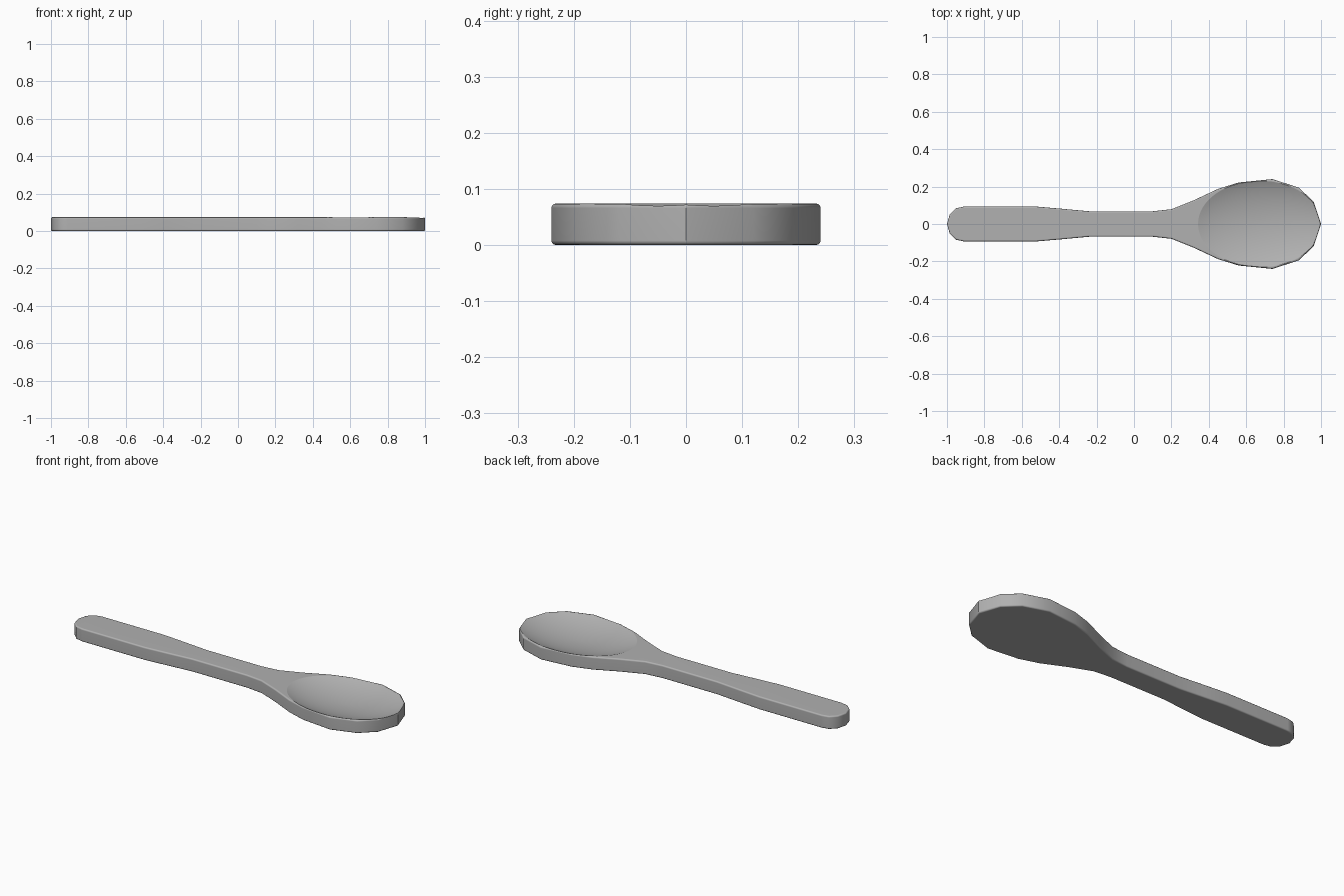
import bpy, bmesh

if "Cube" in bpy.data.objects:
    bpy.data.objects.remove(bpy.data.objects["Cube"])

HEIGHT = 0.074

# Half outline of the spoon, handle end to bowl tip
half = [(-1.0, 0.0), (-0.985, 0.052), (-0.952, 0.084), (-0.91, 0.093),
        (-0.52, 0.093), (-0.38, 0.081), (-0.24, 0.068), (0.1, 0.068),
        (0.2, 0.079), (0.32, 0.127), (0.45, 0.188), (0.56, 0.222),
        (0.74, 0.24), (0.88, 0.195), (0.96, 0.12), (1.0, 0.0)]
outline = [(x, -y) for x, y in half] + [(x, y) for x, y in half[-2:0:-1]]

# Spoon body: extruded outline with softened edges
bm = bmesh.new()
base = bm.faces.new([bm.verts.new((x, y, 0)) for x, y in outline])
top = bmesh.ops.extrude_face_region(bm, geom=[base])
bmesh.ops.translate(bm, vec=(0, 0, HEIGHT),
                    verts=[v for v in top["geom"] if isinstance(v, bmesh.types.BMVert)])
bmesh.ops.recalc_face_normals(bm, faces=bm.faces)
rims = [e for e in bm.edges if abs(e.verts[0].co.z - e.verts[1].co.z) < 1e-5]
bmesh.ops.bevel(bm, geom=rims, offset=0.008, segments=3, profile=0.5, affect='EDGES')
bmesh.ops.recalc_face_normals(bm, faces=bm.faces)
mesh = bpy.data.meshes.new("spoon")
bm.to_mesh(mesh)
bm.free()
spoon = bpy.data.objects.new("spoon", mesh)
bpy.context.collection.objects.link(spoon)

# Mid grey finish
grey = bpy.data.materials.new("mid_grey")
grey.diffuse_color = (0.44, 0.44, 0.44, 1)
grey.use_nodes = True
grey.node_tree.nodes["Principled BSDF"].inputs["Base Color"].default_value = grey.diffuse_color
mesh.materials.append(grey)

# Bowl hollow: shallow ellipsoid cut into the wide end
bpy.ops.mesh.primitive_uv_sphere_add(segments=64, ring_count=48, location=(0.672, 0, 0.19))
cutter = bpy.context.object
cutter.name = "bowl_cutter"
cutter.scale = (0.465, 0.325, 0.165)
cutter.hide_render = True
cutter.data.materials.append(grey)
cut = spoon.modifiers.new("bowl_hollow", 'BOOLEAN')
cut.operation = 'DIFFERENCE'
cut.solver = 'EXACT'
cut.object = cutter

bpy.ops.object.select_all(action='DESELECT')
spoon.select_set(True)
bpy.context.view_layer.objects.active = spoon
bpy.ops.object.modifier_apply(modifier=cut.name)
bpy.data.objects.remove(cutter)
bpy.ops.object.shade_smooth_by_angle(angle=0.6)

# Keep the large flat faces shading flat
flat = spoon.modifiers.new("flat_shading", 'WEIGHTED_NORMAL')
flat.keep_sharp = True
